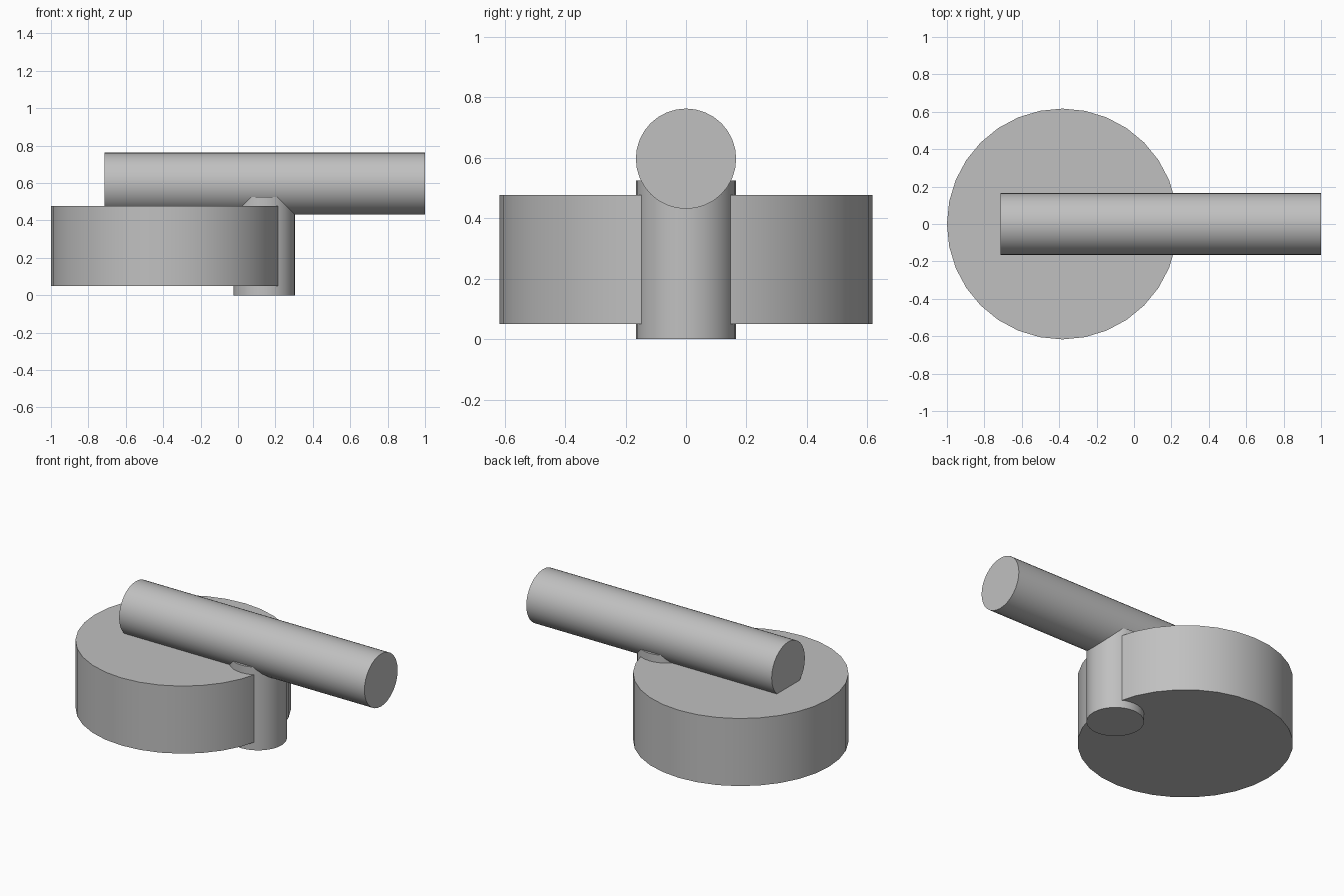
import bpy
import math
from mathutils import Matrix

cube = bpy.data.objects.get("Cube")
if cube:
    bpy.data.objects.remove(cube, do_unlink=True)

SIDES = 32

grey = bpy.data.materials.new("plain grey")
grey.use_nodes = True
colour = (0.53, 0.53, 0.53, 1)
grey.diffuse_color = colour
grey.node_tree.nodes["Principled BSDF"].inputs["Base Color"].default_value = colour


def cylinder(name, radius, length, centre, axis="Z"):
    """Closed cylinder with smooth sides and crisp rims."""
    bpy.ops.mesh.primitive_cylinder_add(vertices=SIDES, radius=radius, depth=length, location=centre)
    obj = bpy.context.object
    obj.name = name
    if axis == "X":
        obj.data.transform(Matrix.Rotation(math.pi / 2, 4, "Y"))
    obj.data.materials.append(grey)
    bpy.ops.object.shade_smooth_by_angle(angle=math.radians(30))
    return obj


# Wide flat drum
cylinder("drum", 0.617, 0.427, (-0.383, 0, 0.2635))

# Upright post set into the rim of the drum
cylinder("post", 0.165, 0.525, (0.14, 0, 0.2625))

# Horizontal bar resting on the post
cylinder("bar", 0.166, 1.715, (0.1425, 0, 0.597), "X")
